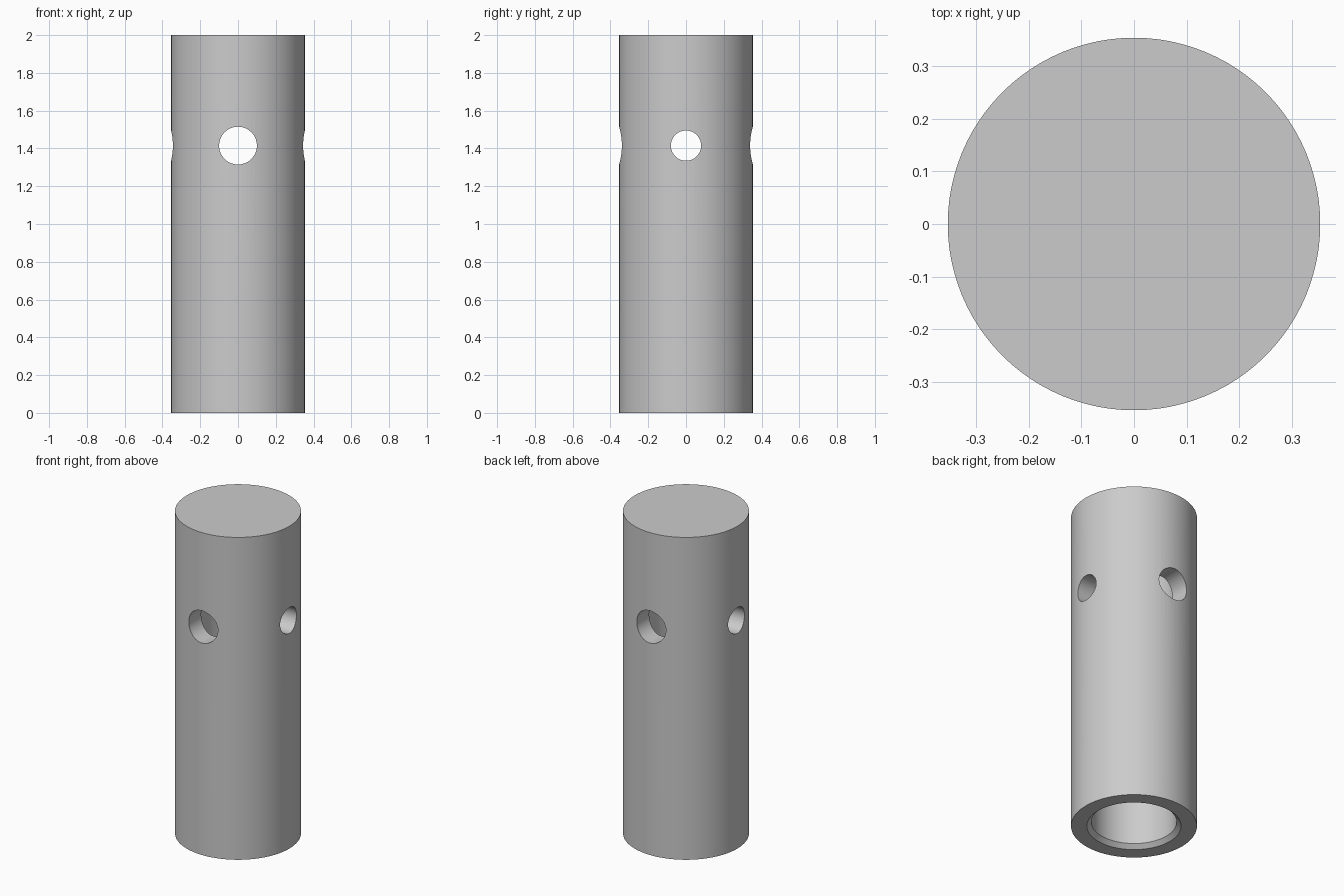
import bpy
import bmesh
from math import pi

cube = bpy.data.objects.get("Cube")
if cube:
    bpy.data.objects.remove(cube, do_unlink=True)

RADIUS, HEIGHT = 0.354, 2.0
BORE, BORE_TOP, CHAMFER = 0.24, 1.8, 0.025
HOLE_Z = 1.415

# Plain grey material
grey = bpy.data.materials.new("light_grey")
grey.use_nodes = True
colour = (0.6, 0.6, 0.6, 1)
grey.diffuse_color = colour
grey.node_tree.nodes["Principled BSDF"].inputs["Base Color"].default_value = colour

# Revolved sleeve: closed top, blind bore from below with a chamfered mouth
profile = [(0, HEIGHT), (RADIUS, HEIGHT), (RADIUS, 0), (BORE + CHAMFER, 0),
           (BORE, CHAMFER), (BORE, BORE_TOP), (0, BORE_TOP)]
bm = bmesh.new()
verts = [bm.verts.new((r, 0, z)) for r, z in profile]
edges = [bm.edges.new(pair) for pair in zip(verts, verts[1:])]
bmesh.ops.spin(bm, geom=verts + edges, axis=(0, 0, 1), cent=(0, 0, 0),
               angle=2 * pi, steps=96)
bmesh.ops.remove_doubles(bm, verts=bm.verts[:], dist=1e-4)
bmesh.ops.recalc_face_normals(bm, faces=bm.faces[:])
mesh = bpy.data.meshes.new("sleeve")
bm.to_mesh(mesh)
bm.free()
mesh.materials.append(grey)
sleeve = bpy.data.objects.new("sleeve", mesh)
bpy.context.collection.objects.link(sleeve)


def drill(name, radius, rotation):
    """Cut a round cross hole right through the sleeve."""
    bpy.ops.mesh.primitive_cylinder_add(vertices=64, radius=radius, depth=1,
                                        location=(0, 0, HOLE_Z), rotation=rotation)
    cutter = bpy.context.object
    cutter.name = name
    cutter.hide_render = True
    cutter.data.materials.append(grey)
    bpy.ops.object.select_all(action='DESELECT')
    sleeve.select_set(True)
    bpy.context.view_layer.objects.active = sleeve
    mod = sleeve.modifiers.new(name, 'BOOLEAN')
    mod.operation = 'DIFFERENCE'
    mod.solver = 'EXACT'
    mod.object = cutter
    bpy.ops.object.modifier_apply(modifier=mod.name)
    bpy.data.objects.remove(cutter, do_unlink=True)


# Larger hole front to back, smaller hole side to side
drill("front_hole_cutter", 0.1, (pi / 2, 0, 0))
drill("side_hole_cutter", 0.08, (0, pi / 2, 0))

bpy.ops.object.shade_smooth_by_angle(angle=pi / 6)
